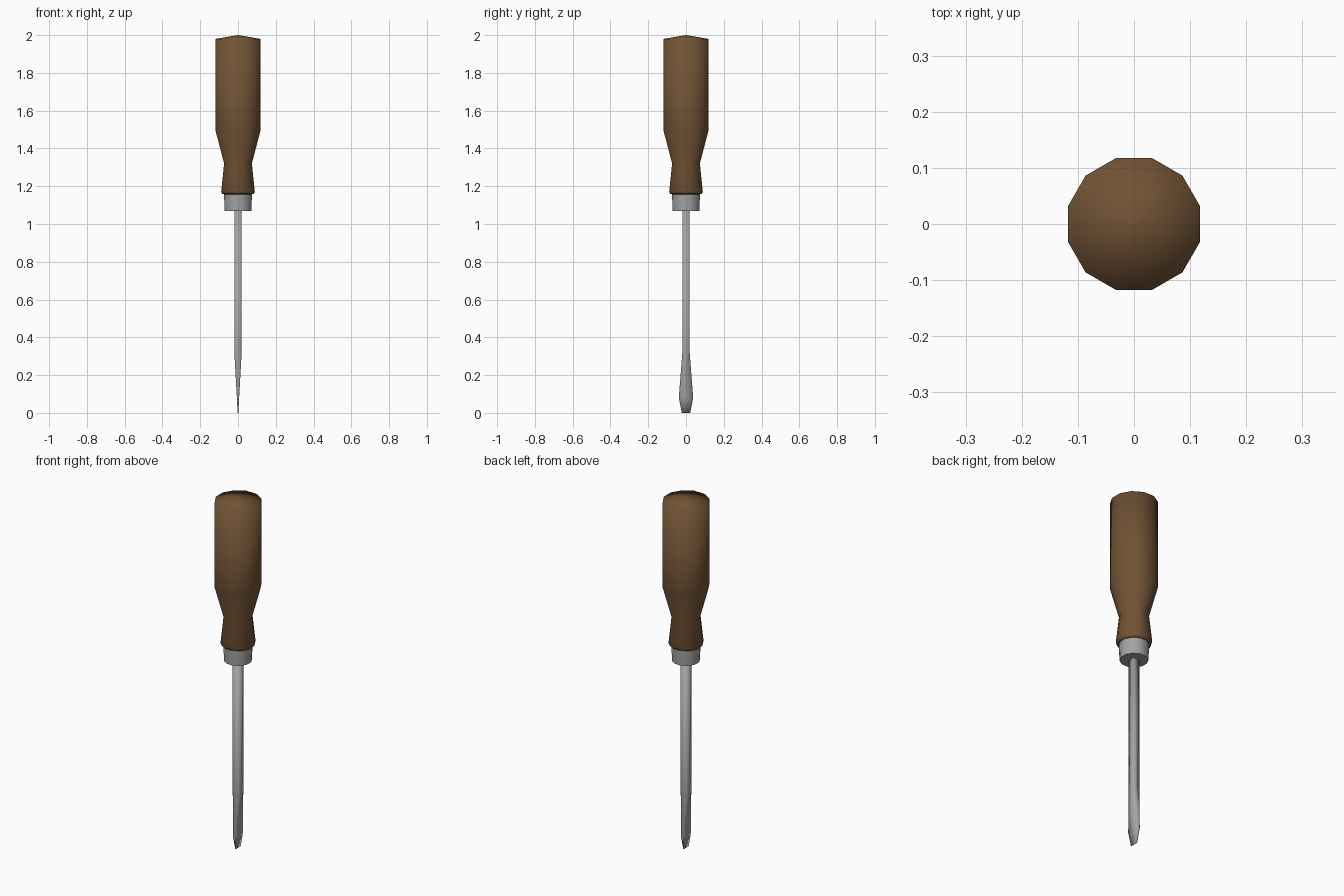
import bpy, bmesh, math

if "Cube" in bpy.data.objects:
    bpy.data.objects.remove(bpy.data.objects["Cube"])


def material(name, rgb):
    m = bpy.data.materials.new(name)
    m.diffuse_color = (*rgb, 1)
    m.use_nodes = True
    m.node_tree.nodes["Principled BSDF"].inputs["Base Color"].default_value = m.diffuse_color
    return m


brown = material("brown_wood", (0.165, 0.085, 0.035))
steel = material("grey_steel", (0.37, 0.37, 0.37))


def loft(name, rings, mat, sharp_angle=180):
    """Skin a stack of rings of equal point count; cap both ends."""
    bm = bmesh.new()
    loops = [[bm.verts.new(p) for p in ring] for ring in rings]
    n = len(loops[0])
    for a, b in zip(loops, loops[1:]):
        for i in range(n):
            j = (i + 1) % n
            bm.faces.new((a[i], a[j], b[j], b[i]))
    bm.faces.new(loops[0][::-1])
    bm.faces.new(loops[-1])
    bmesh.ops.remove_doubles(bm, verts=bm.verts, dist=1e-5)
    bmesh.ops.recalc_face_normals(bm, faces=bm.faces)
    for f in bm.faces:
        f.smooth = True
    for e in bm.edges:
        if len(e.link_faces) == 2:
            e.smooth = e.calc_face_angle(0) < math.radians(sharp_angle)
    me = bpy.data.meshes.new(name)
    bm.to_mesh(me)
    bm.free()
    me.materials.append(mat)
    ob = bpy.data.objects.new(name, me)
    bpy.context.collection.objects.link(ob)
    return ob


def circle(r, z, n=12):
    step = 2 * math.pi / n
    return [(r * math.cos((i + .5) * step), r * math.sin((i + .5) * step), z)
            for i in range(n)]


def rect(hx, hy, z):
    return [(hx, -hy, z), (hx, hy, z), (-hx, hy, z), (-hx, -hy, z)]


# Twelve-sided wooden handle with a shallow pointed top
loft("handle", [circle(r, z) for r, z in
     [(0.075, 1.157), (0.087, 1.16), (0.092, 1.172), (0.076, 1.32),
      (0.122, 1.49), (0.122, 1.98), (0.002, 2.0)]], brown)

# Metal ferrule
loft("ferrule", [circle(r, z) for r, z in
     [(0.073, 1.068), (0.077, 1.165)]], steel, 40)

# Square shaft running into the flat blade
loft("shaft_and_blade", [rect(*p) for p in
     [(0.002, 0.022, 0), (0.006, 0.038, 0.08),
      (0.0195, 0.0195, 0.32), (0.0195, 0.0195, 1.08)]], steel)
